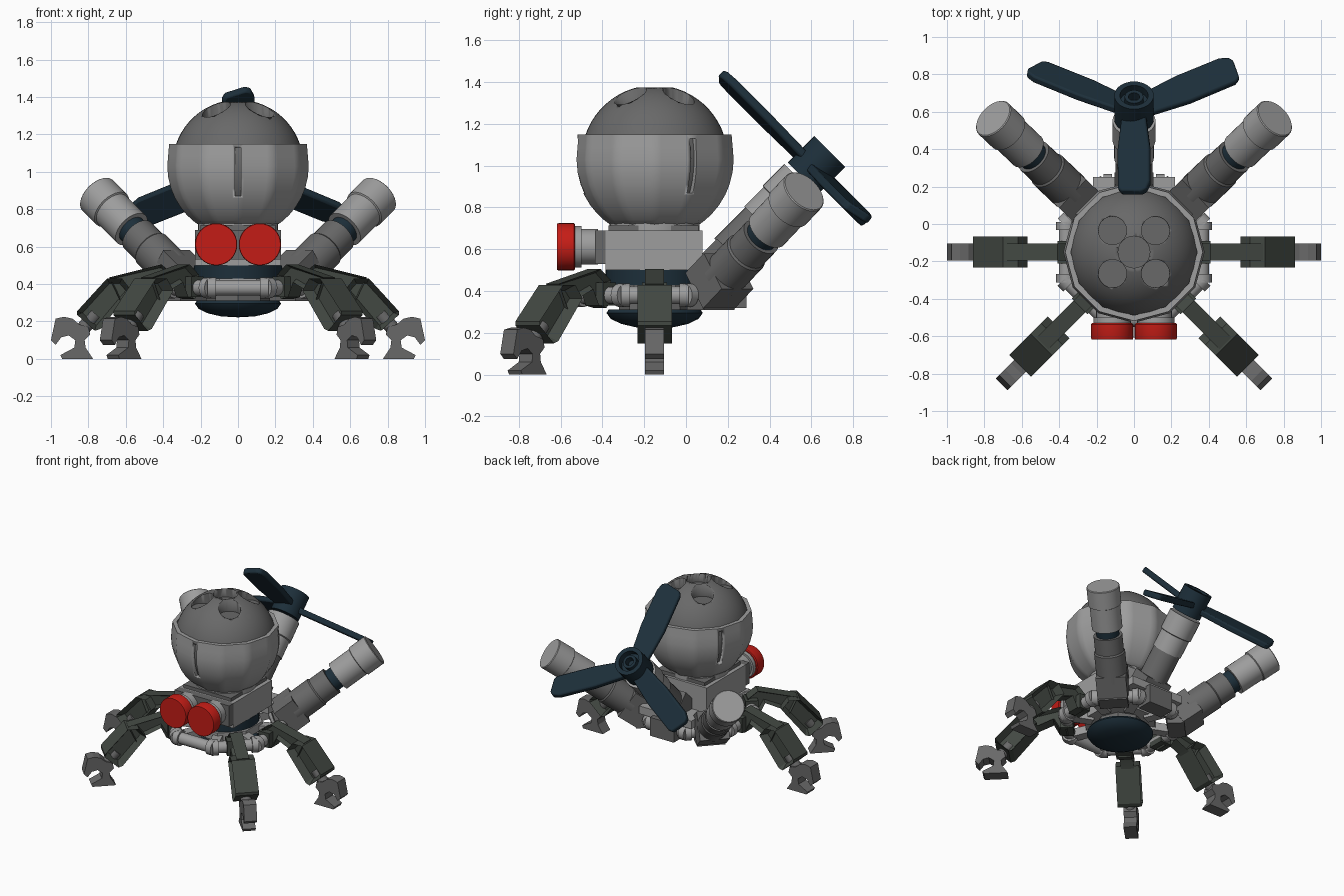
import bpy, bmesh, math
from mathutils import Matrix, Vector

if "Cube" in bpy.data.objects:
    bpy.data.objects.remove(bpy.data.objects["Cube"])

def mat(name, c):
    m = bpy.data.materials.new(name)
    m.diffuse_color = (*c, 1)
    m.use_nodes = True
    m.node_tree.nodes["Principled BSDF"].inputs["Base Color"].default_value = m.diffuse_color
    return m

LIGHT = mat("light_grey", (.34, .34, .34))
DARK = mat("dark_grey", (.14, .14, .14))
LEG = mat("leg_green_grey", (.055, .065, .055))
BLUE = mat("dark_blue", (.012, .028, .042))
RED = mat("red", (.55, .012, .008))
T = Matrix.Translation
def R(deg, axis): return Matrix.Rotation(math.radians(deg), 4, axis)
def radial(deg): return T((0, -.15, 0)) @ R(deg, 'Z')   # +X points outward

def finish(name, bm, M, m, angle=35):
    bmesh.ops.recalc_face_normals(bm, faces=bm.faces)
    bm.transform(M)
    me = bpy.data.meshes.new(name)
    bm.to_mesh(me)
    bm.free()
    me.materials.append(m)
    me.shade_smooth()
    me.set_sharp_from_angle(angle=math.radians(angle))
    ob = bpy.data.objects.new(name, me)
    bpy.context.collection.objects.link(ob)
    return ob

def lathe(name, prof, M, m, n=32, sides=0, angle=35):
    """Revolve (r, z) points; with sides set, the section is a polygon of that many sides."""
    bm = bmesh.new()
    def point(r, z, i):
        a = 2 * math.pi * i / n
        if sides:
            h = math.pi / sides
            r *= math.cos(h) / math.cos(a % (2 * h) - h)
        return bm.verts.new((r * math.cos(a), r * math.sin(a), z))
    rings = [[point(r, z, i) for i in range(n)] for r, z in prof]
    for a, b in zip(rings, rings[1:]):
        for i in range(n):
            j = (i + 1) % n
            bm.faces.new((a[i], a[j], b[j], b[i]))
    bmesh.ops.remove_doubles(bm, verts=bm.verts, dist=1e-5)
    return finish(name, bm, M, m, angle)

def cyl(name, r, z0, z1, M, m, n=32):
    return lathe(name, [(0, z0), (r, z0), (r, z1), (0, z1)], M, m, n)

def prism(name, pts, w, M, m, recess=0, angle=20):
    """Outline in XZ, thickness w along Y, optional recessed side panels."""
    bm = bmesh.new()
    f = bm.faces.new([bm.verts.new((x, -w / 2, z)) for x, z in pts])
    g = bmesh.ops.extrude_face_region(bm, geom=[f])["geom"]
    bmesh.ops.translate(bm, vec=(0, w, 0), verts=[v for v in g if isinstance(v, bmesh.types.BMVert)])
    bmesh.ops.recalc_face_normals(bm, faces=bm.faces)
    if recess:
        sides = [f for f in bm.faces if abs(f.normal.y) > .9]
        bmesh.ops.inset_individual(bm, faces=sides, thickness=recess, depth=0)
        for f in sides:
            bmesh.ops.translate(bm, vec=-f.normal * w * .35, verts=f.verts)
    return finish(name, bm, M, m, angle)

def box(name, lo, hi, M, m):
    bm = bmesh.new()
    bmesh.ops.create_cube(bm, size=1)
    lo, hi = Vector(lo), Vector(hi)
    return finish(name, bm, M @ T((lo + hi) / 2) @ Matrix.Diagonal((*(hi - lo), 1)), m)

def cut(ob, cutter):
    mod = ob.modifiers.new("cut", 'BOOLEAN')
    mod.operation, mod.object, mod.solver = 'DIFFERENCE', cutter, 'EXACT'
    cutter.hide_render = True
    cutter.hide_viewport = True
    cutter.display_type = 'WIRE'

I = Matrix()
C = radial(0)

# Round head: dark ball with round sockets on top
ball = [(.35 * math.cos(math.radians(a)), 1.035 + .35 * math.sin(math.radians(a))) for a in range(-60, 91, 6)]
ball[-1] = (0, 1.385)
head = lathe("head_dome", [(0, ball[0][1])] + ball, C, DARK, 48)
for k, (x, y) in enumerate([(1, 1), (1, -1), (-1, 1), (-1, -1)]):
    cut(head, cyl(f"socket_cutter_{k}", .075, 1.28, 1.5, C @ T((.115 * x, .115 * y, 0)), DARK))
cut(head, cyl("centre_cutter", .085, 1.31, 1.5, C, DARK, 24))

# Twelve-sided bowl around the ball with three slots
outer = [(math.sqrt(.378 ** 2 - (z - 1.03) ** 2), z)
         for z in (.715, .74, .77, .81, .86, .91, .97, 1.03, 1.09)] + [(.368, 1.15)]
bowl = lathe("head_bowl", [(0, .715)] + outer + [(.338, 1.15), (.352, 1.03), (.3, .85), (.18, .74), (0, .74)],
             C, LIGHT, 72, 12, angle=40)
for k, a in enumerate((-90, 30, 150)):
    cut(bowl, box(f"slot_cutter_{k}", (.28, -.016, .87), (.45, .016, 1.13), radial(a), LIGHT))
cyl("head_collar", .215, .68, .73, C, LIGHT)

# Body block and face plate
box("body_block", (-.23, -.385, .5), (.23, .08, .69), I, LIGHT)
box("body_top_plate", (-.2, -.37, .68), (.2, .06, .715), I, DARK)
box("face_bracket", (-.23, -.435, .53), (.23, -.38, .69), I, DARK)

# Eyes
for s, side in ((-1, "left"), (1, "right")):
    E = T((.117 * s, 0, .612)) @ R(90, 'X')      # local z -> -y
    cyl(f"{side}_eye_stem", .085, .42, .5, E, LIGHT)
    cyl(f"{side}_eye_back", .1, .5, .53, E, LIGHT)
    lathe(f"{side}_eye", [(0, .53), (.107, .53), (.113, .536), (.113, .61), (.11, .617), (0, .617)], E, RED)

# Underside: collar disc, hub and dish
cyl("waist_disc", .235, .43, .5, C, BLUE)
cyl("hub_core", .17, .29, .44, C, DARK, 8)
cyl("hub_plate", .26, .37, .43, C @ R(22.5, 'Z'), LIGHT, 8)
lathe("bottom_dish", [(0, .222), (.09, .227), (.16, .243), (.21, .267), (.23, .295), (.22, .312), (0, .312)], C, BLUE)

# Octagonal ring of bars with flanges
for k in range(8):
    F = radial(45 * k)
    B = F @ T((.36, 0, .38)) @ R(90, 'X')
    cyl(f"ring_bar_{k}", .042, -.16, .16, B, LIGHT, 16)
    for s in (-1, 1):
        cyl(f"ring_flange_{k}_{s}", .056, s * .14 - .022, s * .14 + .022, B, LIGHT, 16)
    box(f"ring_strut_{k}", (.2, -.035, .35), (.39, .035, .41), F @ R(22.5, 'Z'), LIGHT)

# Four jointed legs with claw feet
upper = [(.33, .37), (.34, .45), (.41, .505), (.69, .435), (.63, .31), (.57, .36), (.46, .41), (.42, .33), (.37, .32)]
lower = [(.57, .365), (.62, .43), (.7, .43), (.86, .255), (.86, .235), (.765, .15), (.735, .16)]
claw = [(.8, .17), (.85, .185), (.885, .215), (.93, .225), (.975, .215), (1.0, .1), (.975, .075), (.945, .115),
        (.905, .125), (.87, .1), (.875, .06), (.95, .02), (.94, 0), (.775, 0), (.815, .06), (.82, .1), (.79, .13)]
for name, a in (("right", 0), ("left", 180), ("front_right", -45), ("front_left", -135)):
    F = radial(a)
    prism(name + "_leg_upper", upper, .09, F, LEG, .018)
    box(name + "_leg_clip", (.32, -.06, .33), (.41, .06, .44), F, LEG)
    prism(name + "_leg_lower", lower, .165, F, LEG, .03)
    cyl(name + "_wrist", .038, -.02, .09, F @ T((.775, 0, .225)) @ R(140, 'Y'), DARK, 16)
    prism(name + "_claw", claw, .09, F, DARK)

# Two angled cannons at the back
for name, a in (("right", 43.5), ("left", 136.5)):
    F = radial(a)
    G = F @ T((.433, 0, .437)) @ R(54, 'Y')
    box(name + "_cannon_clip", (.33, -.1, .31), (.45, .1, .43), F, DARK)
    box(name + "_cannon_base", (-.105, -.105, -.06), (.105, .105, .1), G, DARK)
    lathe(name + "_cannon_lower", [(0, .05), (.108, .05), (.108, .25), (.1, .26), (.1, .38), (0, .38)], G, DARK)
    cyl(name + "_cannon_band", .08, .37, .44, G, BLUE)
    lathe(name + "_cannon_barrel", [(0, .435), (.106, .435), (.106, .61), (.115, .615), (.115, .745),
                                    (.11, .75), (0, .75)], G, LIGHT)

# Rear propeller arm
F = radial(90)
G = F @ T((.32, 0, .545)) @ R(45, 'Y')
box("propeller_clip", (.32, -.1, .32), (.44, .1, .46), F, DARK)
box("propeller_bracket", (.2, -.22, .44), (.4, .22, .5), F, LIGHT)
box("propeller_arm_base", (-.09, -.105, -.1), (.09, .105, .06), G, DARK)
cyl("propeller_arm_lower", .1, .05, .27, G, DARK)
lathe("propeller_arm", [(0, .26), (.106, .26), (.106, .39), (.115, .395), (.115, .54), (0, .54)], G, LIGHT)

# Propeller hub and three pitched blades
P = T((0, .61, .99)) @ R(-45, 'X')
lathe("propeller_hub", [(0, -.07), (.105, -.07), (.105, .11), (.075, .11), (.075, .06), (.05, .06), (.05, .1),
                        (.03, .1), (.03, .05), (0, .05)], P, BLUE)
blade = [(.05, -.065), (.16, -.075), (.3, -.088), (.57, -.088), (.62, -.07), (.635, -.04), (.61, .07), (.58, .085),
         (.3, .088), (.16, .075), (.05, .065)]
for k in range(3):
    M = P @ R(-90 + 120 * k, 'Z') @ R(12, 'X') @ R(90, 'X')
    ob = prism(f"propeller_blade_{k}", blade, .042, M, BLUE)
    bev = ob.modifiers.new("bevel", 'BEVEL')
    bev.width, bev.segments = .01, 2
